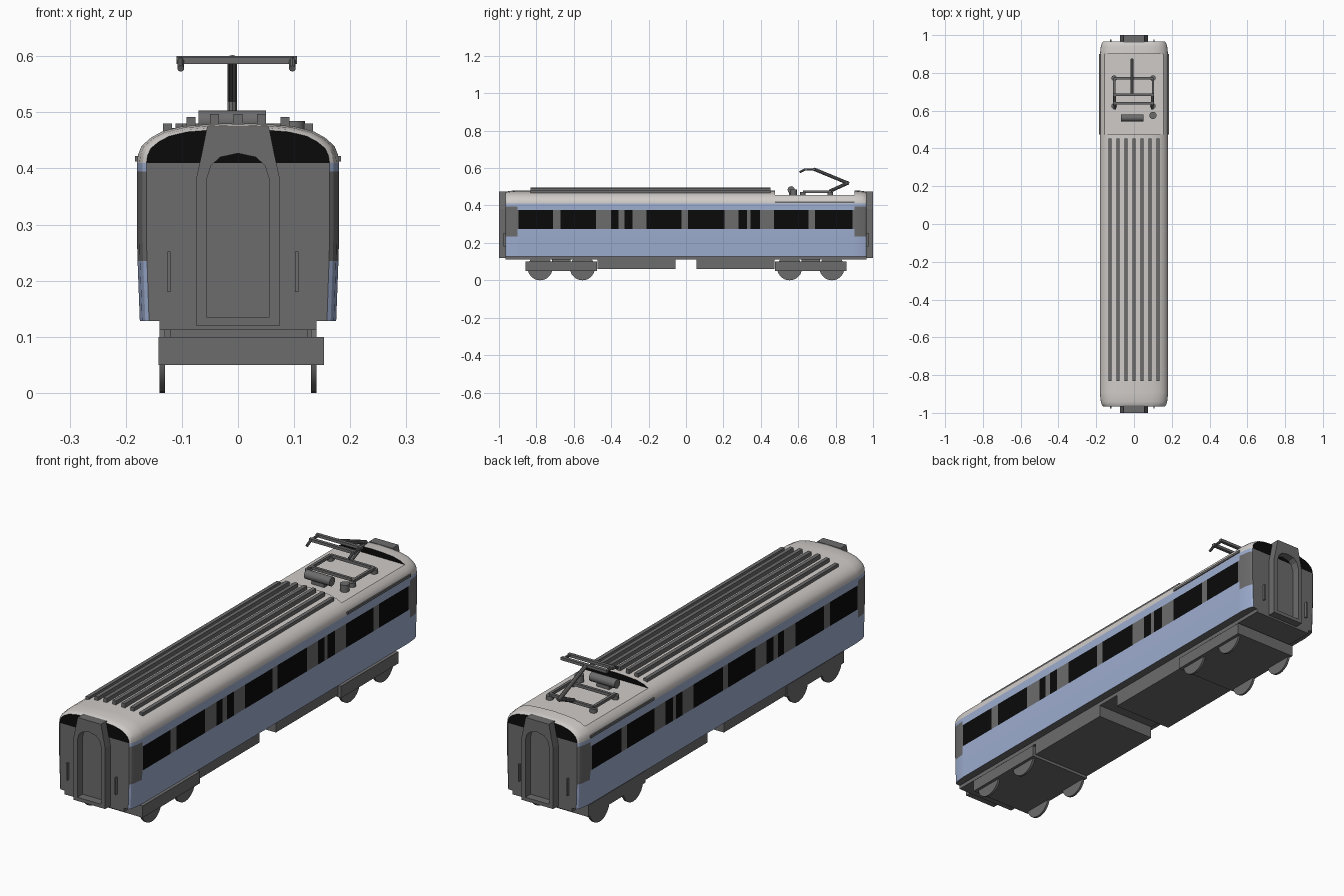
import bpy, bmesh, math
from mathutils import Vector

if "Cube" in bpy.data.objects:
    bpy.data.objects.remove(bpy.data.objects["Cube"])


def material(name, rgb):
    m = bpy.data.materials.new(name)
    m.diffuse_color = (*rgb, 1)
    m.use_nodes = True
    m.node_tree.nodes["Principled BSDF"].inputs["Base Color"].default_value = m.diffuse_color
    return m


GREY = material("dark grey", (0.15, 0.15, 0.15))
BLUE = material("light blue", (0.34, 0.42, 0.63))
ROOF = material("pale roof grey", (0.63, 0.60, 0.58))
BLACK = material("window black", (0.003, 0.003, 0.003))


def finish(name, bm, mats=(GREY,), smooth=False):
    bmesh.ops.recalc_face_normals(bm, faces=bm.faces)
    mesh = bpy.data.meshes.new(name)
    bm.to_mesh(mesh)
    bm.free()
    ob = bpy.data.objects.new(name, mesh)
    bpy.context.collection.objects.link(ob)
    for m in mats:
        mesh.materials.append(m)
    if smooth:
        bpy.ops.object.select_all(action='DESELECT')
        ob.select_set(True)
        bpy.context.view_layer.objects.active = ob
        bpy.ops.object.shade_smooth_by_angle(angle=math.radians(30))
    return ob


def box(name, x0, x1, y0, y1, z0, z1):
    bm = bmesh.new()
    bmesh.ops.create_cube(bm, size=1)
    for v in bm.verts:
        v.co = ((x0 + x1) / 2 + v.co.x * (x1 - x0),
                (y0 + y1) / 2 + v.co.y * (y1 - y0),
                (z0 + z1) / 2 + v.co.z * (z1 - z0))
    return finish(name, bm)


def rod(name, a, b, r, sides=10):
    a, b = Vector(a), Vector(b)
    bm = bmesh.new()
    bmesh.ops.create_cone(bm, cap_ends=True, segments=sides, radius1=r,
                          radius2=r, depth=(b - a).length)
    rot = Vector((0, 0, 1)).rotation_difference(b - a).to_matrix()
    for v in bm.verts:
        v.co = rot @ v.co + (a + b) / 2
    return finish(name, bm, smooth=True)


# Car body: one cross-section lofted along y, with rounded ends
profile = [(.175, .128), (.179, .235), (.18, .273), (.18, .375), (.18, .395),
           (.18, .41), (.178, .425), (.172, .44), (.155, .455), (.135, .466),
           (.10, .475), (.05, .479), (0, .481)]
windows = [(-.895, -.71), (-.67, -.48), (-.40, -.36), (-.33, -.285),
           (-.21, -.025), (.01, .205), (.28, .325), (.345, .395),
           (.47, .655), (.69, .89)]
WELL0, WELL1, WELL_Z = .475, .90, .455      # flat pantograph well in the roof
ends = [(.965, 1), (.959, .6), (.94, .25), (.90, 0)]
stations = [(-y, t, False) for y, t in ends]
cuts = [(y, 0, WELL0 < y < WELL1) for w in windows for y in w]
cuts += [(WELL0, 0, False), (WELL0, 0, True)]
stations += sorted(cuts, key=lambda s: (s[0], s[2]))
stations += [(WELL1, 0, True)] + [(y, t, False) for y, t in reversed(ends)]

bm = bmesh.new()
rings = []
outline = profile + [(-x, z) for x, z in reversed(profile[:-1])]
for y, t, well in stations:
    ring = []
    for x, z in outline:
        z = z - max(0, z - .41) * .15 * t
        ring.append(bm.verts.new((x * (1 - .094 * t), y,
                                  min(z, WELL_Z) if well else z)))
    rings.append(ring)
m = len(outline)
for r0, r1 in zip(rings, rings[1:]):
    for i in range(m):
        j = (i + 1) % m
        bm.faces.new((r0[i], r0[j], r1[j], r1[i]))
for ring in (rings[0], rings[-1]):
    for i in range(len(profile) - 1):
        quad = (ring[i], ring[i + 1], ring[m - 2 - i], ring[m - 1 - i])
        bm.faces.new(list(dict.fromkeys(quad)))
bmesh.ops.remove_doubles(bm, verts=bm.verts, dist=1e-5)
bmesh.ops.recalc_face_normals(bm, faces=bm.faces)
for f in bm.faces:
    c, n = f.calc_center_median(), f.normal
    if abs(n.y) > .9:                       # end walls and well walls
        f.material_index = 3 if c.z > .41 else 0
    elif n.z < -.9:                         # floor
        f.material_index = 0
    elif c.z > .408:
        f.material_index = 2
    elif abs(c.y) > .90:                    # corner panels
        f.material_index = 0 if .235 < c.z < .395 else 1
    elif .273 < c.z < .375:                 # window band
        f.material_index = 3 if any(a < c.y < b for a, b in windows) else 0
    else:
        f.material_index = 1
finish("car_body", bm, (GREY, BLUE, ROOF, BLACK), smooth=True)

# Gangway frames at both ends, with handrails
outer = [(.075, .12), (.075, .38), (.066, .42), (.055, .475), (0, .475)]
inner = [(.056, .135), (.056, .38), (.048, .405), (.032, .42), (0, .427)]
for s, tag in ((-1, "front"), (1, "rear")):
    bm = bmesh.new()
    loops = [[bm.verts.new((x, s * .98, z)) for x, z in
              half + [(-x, z) for x, z in reversed(half[:-1])]]
             for half in (outer, inner)]
    for i in range(9):
        j = (i + 1) % 9
        bm.faces.new((loops[0][i], loops[0][j], loops[1][j], loops[1][i]))
    frame = finish(tag + "_gangway", bm)
    mod = frame.modifiers.new("depth", 'SOLIDIFY')
    mod.thickness, mod.offset = .04, 0
    for x in (-.123, .105):
        box(tag + "_handrail", x - .003, x + .003, s * .97 - .006,
            s * .97 + .006, .18, .252)

# Underframe and equipment boxes
box("underframe", -.14, .14, -.965, .965, .112, .13)
box("equipment_box_front", -.14, .14, -.472, -.055, .06, .128)
box("equipment_box_rear", -.14, .14, .055, .472, .06, .128)

# Bogies with wheels
for s, tag in ((-1, "front"), (1, "rear")):
    cy = s * .667
    box(tag + "_bogie_frame", -.142, .153, cy - .192, cy + .192, .05, .10)
    box(tag + "_bogie_bolster", -.12, .125, cy - .05, cy + .05, .10, .113)
    for dy in (-.113, .113):
        for x in (-.135, .135):
            rod(tag + "_wheel", (x - .005, cy + dy, .067),
                (x + .005, cy + dy, .067), .067, 28)
        rod(tag + "_axle", (-.135, cy + dy, .067), (.135, cy + dy, .067), .012)

# Roof ribs following the roof curve
for x, top in ((0, .497), (.042, .497), (.084, .492), (.126, .480)):
    for sx in ((-1, 1) if x else (1,)):
        box("roof_rib", sx * x - .008, sx * x + .008, -.832, .453, .455, top)

# Gutters beside the pantograph well
for x in (-.18, .18):
    box("roof_gutter", x - .004, x + .004, WELL0, WELL1, .412, .422)

# Pantograph base: insulators, frame and roof drum
for x in (-.105, .1):
    for y in (.625, .772):
        rod("insulator", (x, y, .45), (x, y, .472), .015, 14)
    box("pantograph_side_rail", x - .006, x + .006, .625, .772, .468, .48)
for y in (.64, .772):
    box("pantograph_cross_rail", -.105, .1, y - .006, y + .006, .468, .48)
rod("roof_post", (.1, .575, .45), (.1, .575, .485), .019, 16)
rod("roof_drum", (-.07, .562, .484), (.05, .562, .484), .019, 16)
box("drum_foot", -.04, .02, .55, .574, .45, .475)

# Pantograph arms and head
rod("lower_arm", (-.01, .768, .476), (-.01, .865, .52), .009)
rod("upper_arm", (-.01, .872, .517), (-.01, .685, .594), .009)
for y, z in ((.64, .592), (.685, .594)):
    box("contact_strip", -.11, .105, y - .007, y + .007, z - .006, z + .006)
for x in (-.102, .097):
    rod("head_horn", (x, .69, .593), (x, .635, .592), .006)
    rod("horn_tip", (x, .638, .593), (x, .608, .578), .006)
